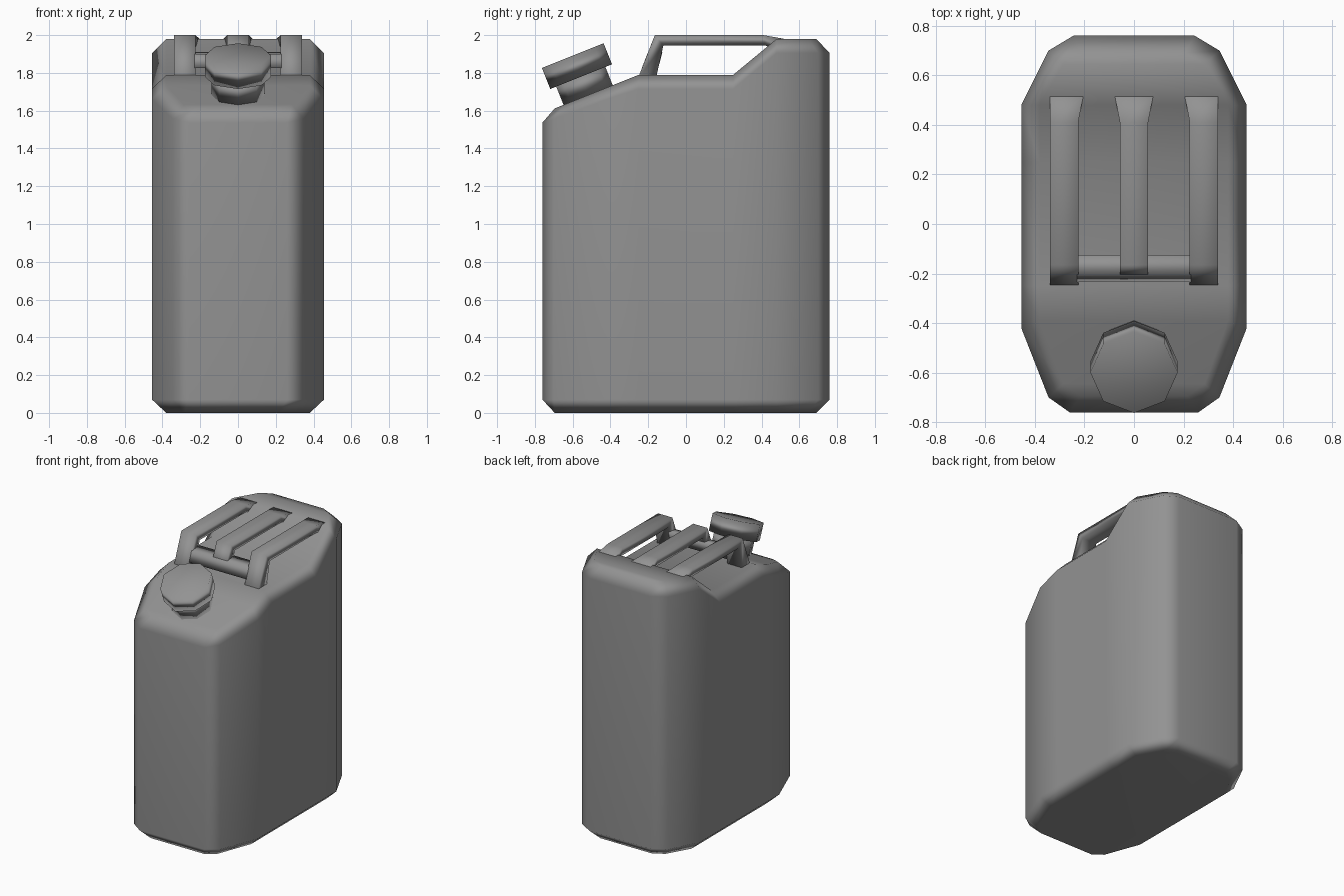
import bpy, bmesh, math
from mathutils import Matrix, Vector

if "Cube" in bpy.data.objects:
    bpy.data.objects.remove(bpy.data.objects["Cube"])

# Dark grey paint
paint = bpy.data.materials.new("dark_grey")
paint.diffuse_color = (.29, .29, .29, 1)
paint.use_nodes = True
paint.node_tree.nodes["Principled BSDF"].inputs["Base Color"].default_value = paint.diffuse_color


def finish(name, bm, angle):
    bmesh.ops.recalc_face_normals(bm, faces=bm.faces)
    mesh = bpy.data.meshes.new(name)
    bm.to_mesh(mesh)
    bm.free()
    mesh.materials.append(paint)
    ob = bpy.data.objects.new(name, mesh)
    bpy.context.collection.objects.link(ob)
    bpy.ops.object.select_all(action='DESELECT')
    ob.select_set(True)
    bpy.context.view_layer.objects.active = ob
    bpy.ops.object.shade_smooth_by_angle(angle=math.radians(angle))
    weighted = ob.modifiers.new("weighted_normals", 'WEIGHTED_NORMAL')
    weighted.keep_sharp = True
    return ob


def loft(bm, rings, caps=True):
    loops = [[bm.verts.new(p) for p in ring] for ring in rings]
    n = len(loops[0])
    for a, b in zip(loops, loops[1:]):
        for i in range(n):
            j = (i + 1) % n
            bm.faces.new((a[i], a[j], b[j], b[i]))
    bm.faces.new(loops[0])
    if caps:
        bm.faces.new(loops[-1])
    return loops


# Body: chamfered plan outline lofted up to a stepped shoulder
outer = [(.26, -.76), (.345, -.70), (.455, -.42), (.455, -.25),
         (.455, .25), (.455, .48), (.345, .70), (.245, .76)]
inner = [(.215, -.695), (.285, -.645), (.38, -.39), (.38, -.25),
         (.38, .25), (.38, .48), (.285, .645), (.205, .69)]


def top_z(y):
    if y < -.25:
        return 1.79 + .4 * (y + .25)
    return 1.79 + .19 * min(max((y - .25) / .23, 0), 1)


def ring(half, heights):
    right = [(x, y, z) for (x, y), z in zip(half, heights)]
    return right + [(-x, y, z) for x, y, z in reversed(right)]


tops = [top_z(y) for _, y in inner]
bm = bmesh.new()
loops = loft(bm, [ring(inner, [0] * 8), ring(outer, [.07] * 8),
                  ring(outer, [z - .075 for z in tops]), ring(inner, tops)], caps=False)
t = loops[-1]
for i in range(7):
    bm.faces.new((t[i], t[i + 1], t[14 - i], t[15 - i]))
finish("can_body", bm, 60)

# Tilted spout neck and screw cap, eight sided
axis = Vector((0, -.371, .928))


def spout(name, base, radius, height):
    bm = bmesh.new()
    bmesh.ops.create_cone(bm, cap_ends=True, segments=8, radius1=radius,
                          radius2=radius, depth=height)
    tilt = Matrix.Rotation(math.radians(21.8), 4, 'X')
    bm.transform(Matrix.Translation(Vector(base) + axis * height / 2) @ tilt)
    finish(name, bm, 100)


spout("spout_neck", (0, -.515, 1.675), .14, .14)
spout("spout_cap", (0, -.555, 1.78), .176, .12)


# Handle bars: rectangular strips following the bent side profile
def handle(name, x0, x1, foot, flare0, flare1):
    path = [foot, ((-.165, 2.0), (-.12, 1.945)),
            ((.41, 2.0), (.42, 1.945)), ((.515, 1.981), (.515, 1.91))]
    rings = []
    for k, (o, i) in enumerate(path):
        a, b = (x0 - flare0, x1 + flare1) if k == 3 else (x0, x1)
        rings.append([(a, *o), (b, *o), (b, *i), (a, *i)])
    bm = bmesh.new()
    loft(bm, rings)
    finish(name, bm, 100)


long_foot = ((-.253, 1.775), (-.158, 1.775))
short_foot = ((-.218, 1.865), (-.138, 1.865))
handle("handle_right", .225, .34, long_foot, .02, 0)
handle("handle_left", -.34, -.225, long_foot, 0, .02)
handle("handle_middle", -.057, .057, short_foot, .02, .02)

# Cross bar joining the front legs
bm = bmesh.new()
section = [(-.234, 1.825), (-.205, 1.90), (-.125, 1.91), (-.147, 1.825)]
loft(bm, [[(x, *p) for p in section] for x in (-.23, .23)])
finish("handle_crossbar", bm, 100)
